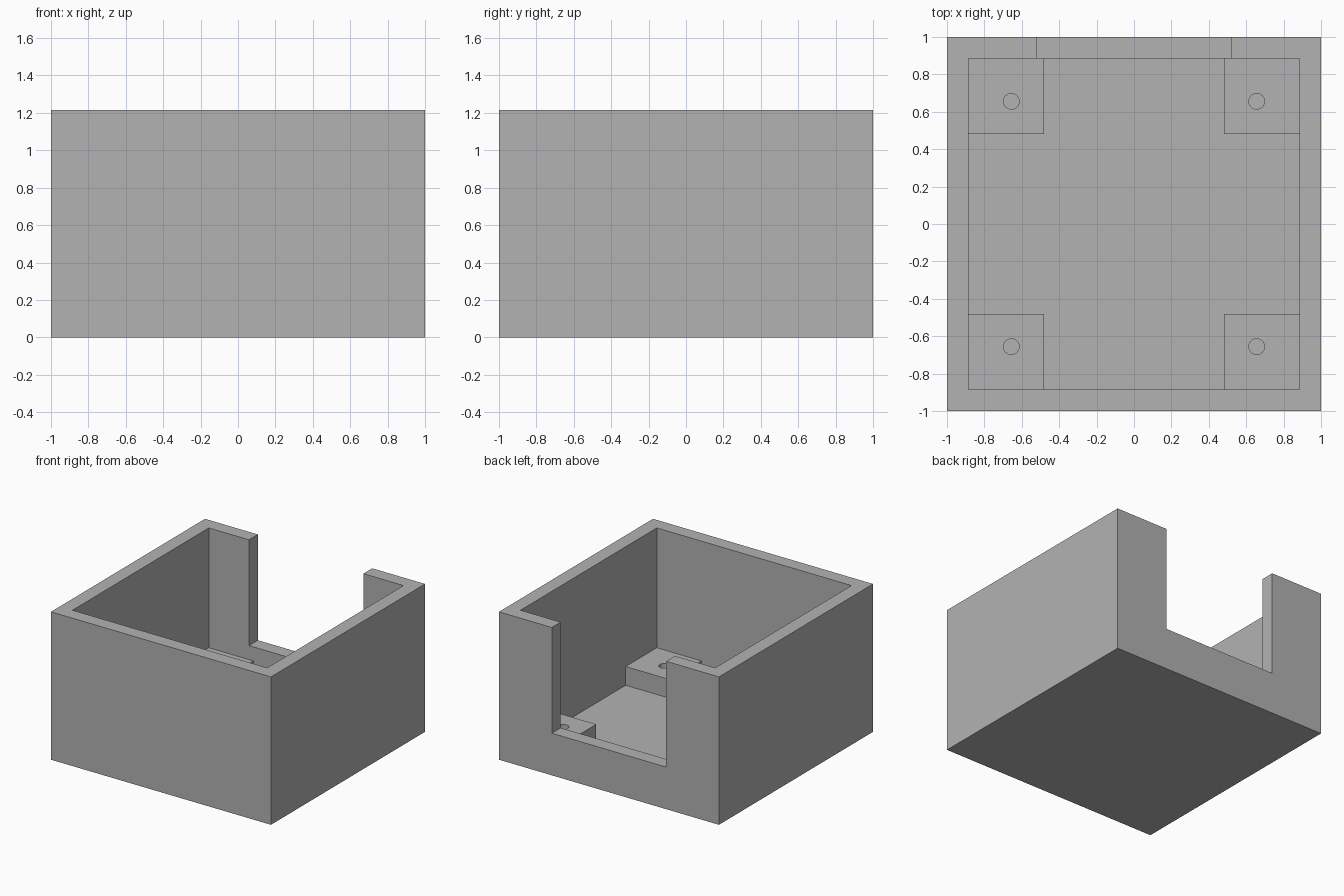
import bpy
import bmesh
from mathutils import Matrix, Vector

cube = bpy.data.objects.get("Cube")
if cube:
    bpy.data.objects.remove(cube, do_unlink=True)

# Main dimensions
HEIGHT = 1.215
INNER = 0.885       # half width of the cavity
FLOOR = 0.077
PAD_TOP = 0.231
PAD_INNER = 0.48    # pad edge nearest the middle
HOLE = 0.656        # screw hole offset
HOLE_RADIUS = 0.042
NOTCH_HALF = 0.52
NOTCH_BOTTOM = 0.346

grey = bpy.data.materials.new("plain grey")
grey.use_nodes = True
colour = (0.448, 0.448, 0.448, 1)
grey.diffuse_color = colour
grey.node_tree.nodes["Principled BSDF"].inputs["Base Color"].default_value = colour


def make_object(name, bm):
    mesh = bpy.data.meshes.new(name)
    bm.to_mesh(mesh)
    bm.free()
    mesh.materials.append(grey)
    obj = bpy.data.objects.new(name, mesh)
    bpy.context.collection.objects.link(obj)
    return obj


def box(name, low, high):
    low, high = Vector(low), Vector(high)
    bm = bmesh.new()
    matrix = Matrix.Translation((low + high) / 2) @ Matrix.Diagonal((*(high - low), 1))
    bmesh.ops.create_cube(bm, size=1, matrix=matrix)
    return make_object(name, bm)


def cylinder(name, x, y, bottom, top, radius):
    bm = bmesh.new()
    bmesh.ops.create_cone(bm, cap_ends=True, segments=48, radius1=radius, radius2=radius,
                          depth=top - bottom,
                          matrix=Matrix.Translation((x, y, (bottom + top) / 2)))
    return make_object(name, bm)


def combine(target, tool, operation):
    """Apply a boolean to the target and discard the tool."""
    tool.hide_render = True
    mod = target.modifiers.new("boolean", 'BOOLEAN')
    mod.operation = operation
    mod.solver = 'EXACT'
    mod.object = tool
    bpy.context.view_layer.update()
    result = target.evaluated_get(bpy.context.evaluated_depsgraph_get())
    mesh = bpy.data.meshes.new_from_object(result)
    target.modifiers.clear()
    target.data = mesh
    bpy.data.objects.remove(tool, do_unlink=True)


# Open box with a thin floor
body = box("enclosure", (-1, -1, 0), (1, 1, HEIGHT))
combine(body, box("cavity", (-INNER, -INNER, FLOOR), (INNER, INNER, HEIGHT + 1)), 'DIFFERENCE')

# Wide opening in the back wall
combine(body, box("back_opening", (-NOTCH_HALF, 0.7, NOTCH_BOTTOM),
                  (NOTCH_HALF, 1.2, HEIGHT + 1)), 'DIFFERENCE')

# Corner mounting pads, each with a screw hole
for sx in (-1, 1):
    for sy in (-1, 1):
        xs = sorted((sx * PAD_INNER, sx * (INNER + 0.05)))
        ys = sorted((sy * PAD_INNER, sy * (INNER + 0.05)))
        combine(body, box("mounting_pad", (xs[0], ys[0], FLOOR / 2),
                          (xs[1], ys[1], PAD_TOP)), 'UNION')
        combine(body, cylinder("screw_hole", sx * HOLE, sy * HOLE, FLOOR,
                               PAD_TOP + 0.1, HOLE_RADIUS), 'DIFFERENCE')

# Flat walls, smooth hole sides
bpy.ops.object.select_all(action='DESELECT')
body.select_set(True)
bpy.context.view_layer.objects.active = body
bpy.ops.object.shade_smooth_by_angle()
